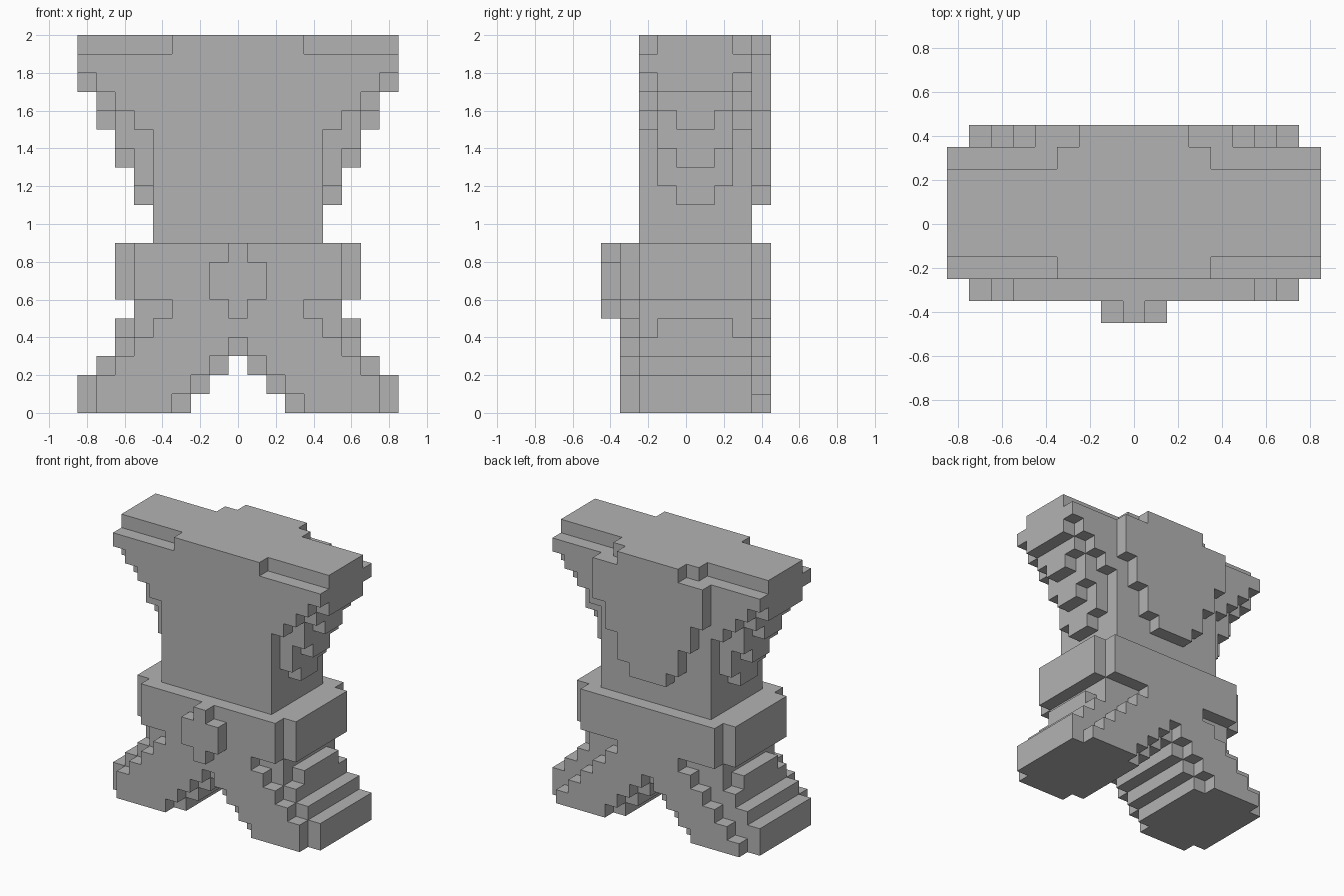
import bpy
import bmesh
from math import radians
from mathutils import Vector

UNIT = 0.1

cube = bpy.data.objects.get("Cube")
if cube:
    bpy.data.objects.remove(cube, do_unlink=True)

stone = bpy.data.materials.new("plain_grey")
stone.use_nodes = True
GREY = (0.45, 0.45, 0.45, 1.0)
stone.diffuse_color = GREY
stone.node_tree.nodes["Principled BSDF"].inputs["Base Color"].default_value = GREY


def block(x0, x1, y0, y1, z0, z1):
    """Unit cells of a block, inclusive, mirrored across x."""
    return {(s * x, y, z) for s in (-1, 1) for x in range(x0, x1 + 1)
            for y in range(y0, y1 + 1) for z in range(z0, z1 + 1)}


def build(name, cells):
    """Make one clean outer skin around a set of unit cells."""
    bm = bmesh.new()
    for cell in cells:
        centre = Vector(cell) + Vector((0, 0, 0.5))
        for axis in range(3):
            for sign in (-1, 1):
                n = Vector((0, 0, 0))
                n[axis] = sign
                if tuple(int(a + b) for a, b in zip(cell, n)) in cells:
                    continue
                u = Vector((0, 0, 0))
                u[(axis + 1) % 3] = 1
                v = n.cross(u)
                corners = [(-1, -1), (1, -1), (1, 1), (-1, 1)]
                bm.faces.new([bm.verts.new((centre + (n + u * a + v * b) / 2) * UNIT)
                              for a, b in corners])
    bmesh.ops.remove_doubles(bm, verts=bm.verts[:], dist=UNIT / 100)
    bmesh.ops.dissolve_limit(bm, angle_limit=radians(1),
                             verts=bm.verts[:], edges=bm.edges[:])
    mesh = bpy.data.meshes.new(name)
    bm.to_mesh(mesh)
    bm.free()
    mesh.materials.append(stone)
    obj = bpy.data.objects.new(name, mesh)
    bpy.context.scene.collection.objects.link(obj)
    return obj


# Legs: core slab with stepped front and back layers, arched between
legs = set()
core_outer = (8, 8, 7, 6, 5, 5)
front_outer = (7, 7, 6, 5, 4, 3)
for z in range(6):
    legs |= block(max(0, 3 - z), core_outer[z], -2, 3, z, z)
    legs |= block(max(0, 4 - z), front_outer[z], -3, -3, z, z)
    legs |= block(max(0, 4 - z), 7 - z, 4, 4, z, z)
legs |= block(6, 6, -1, 2, 4, 4)
build("legs", legs)

# Belt with notched corners
build("belt", block(0, 6, -2, 3, 6, 8) | block(0, 5, -3, 4, 6, 8))

# Cross-shaped buckle
build("buckle", block(0, 1, -4, -4, 6, 7) | block(0, 0, -4, -4, 5, 8))

# Torso, with shoulders whose undersides step inwards and bulge in the middle
torso = block(0, 4, -2, 3, 9, 18)
for x in range(5, 9):
    torso |= block(x, x, -2, 3, x + 10, 18)
    torso |= block(x, x, -1, 2, min(2 * x + 2, 17), 18)
    torso |= block(x, x, 0, 1, 2 * x + 1, 18)

# Recessed top course
torso |= block(0, 8, -1, 2, 19, 19) | block(0, 3, -2, 3, 19, 19)

# Tapering back plate
torso |= block(0, 2, 4, 4, 19, 19)
for half_width, bottom in ((4, 16), (3, 14), (2, 12), (1, 11)):
    torso |= block(0, half_width, 4, 4, bottom, 18)
build("torso", torso)
